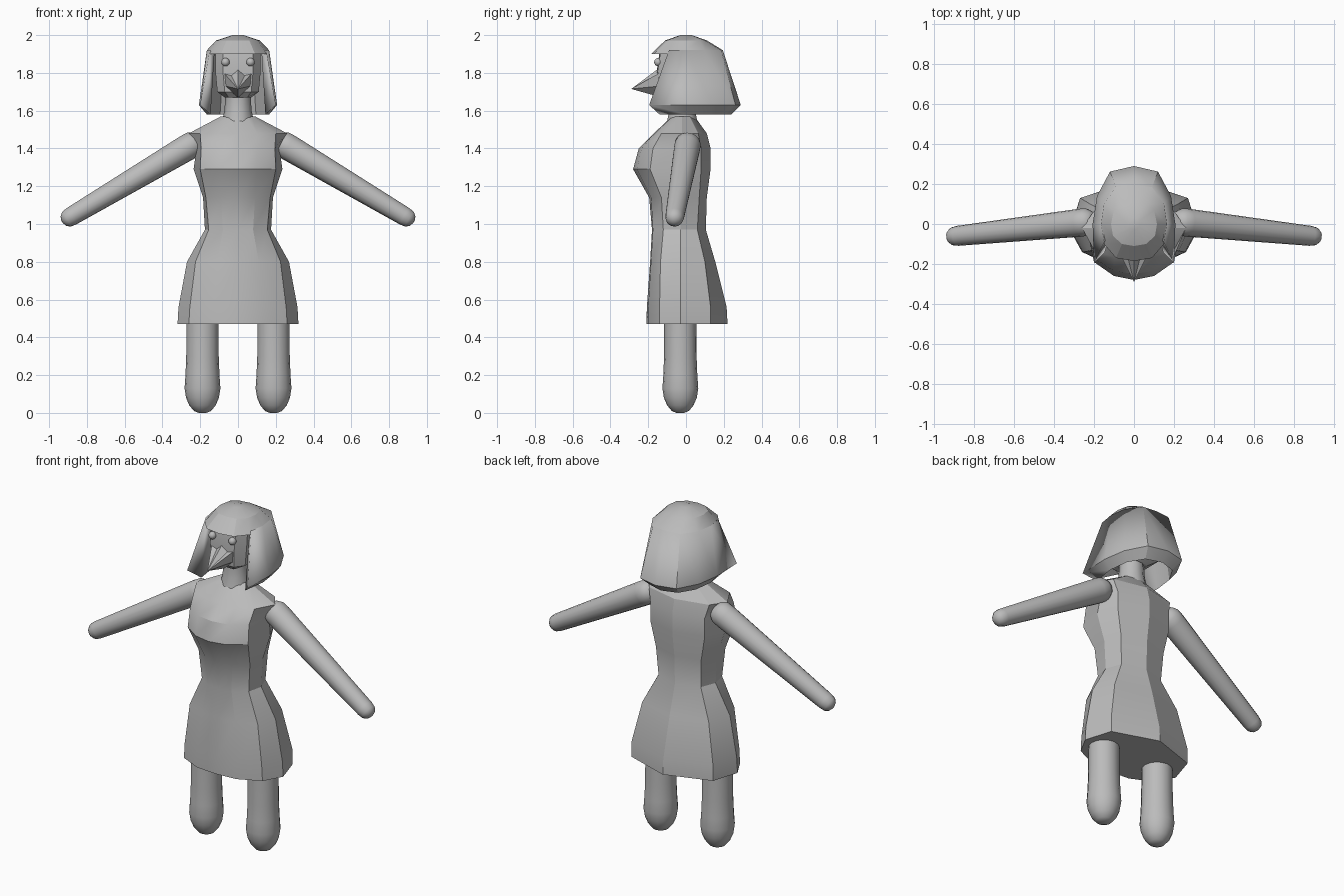
import bpy, bmesh, math
from mathutils import Vector

if "Cube" in bpy.data.objects:
    bpy.data.objects.remove(bpy.data.objects["Cube"])

grey = bpy.data.materials.new("plain_grey")
grey.diffuse_color = (0.5, 0.5, 0.5, 1)
grey.use_nodes = True
grey.node_tree.nodes["Principled BSDF"].inputs["Base Color"].default_value = grey.diffuse_color


def finish(name, bm, angle=30):
    bmesh.ops.recalc_face_normals(bm, faces=bm.faces)
    me = bpy.data.meshes.new(name)
    bm.to_mesh(me)
    bm.free()
    me.materials.append(grey)
    ob = bpy.data.objects.new(name, me)
    bpy.context.collection.objects.link(ob)
    bpy.ops.object.select_all(action='DESELECT')
    ob.select_set(True)
    bpy.context.view_layer.objects.active = ob
    bpy.ops.object.shade_smooth_by_angle(angle=math.radians(angle))
    return ob


def mirror_ring(z, half):
    """Closed ring from half outline running front centre to back centre."""
    pts = half + [(-x, y) for x, y in reversed(half[1:-1])]
    return [(x, y, z) for x, y in pts]


def loft(name, rings, closed=True, caps=True, angle=30):
    bm = bmesh.new()
    rows = [[bm.verts.new(p) for p in r] for r in rings]
    n = len(rows[0])
    for a, b in zip(rows, rows[1:]):
        for i in range(n if closed else n - 1):
            j = (i + 1) % n
            bm.faces.new((a[i], a[j], b[j], b[i]))
    if caps:
        bm.faces.new(rows[0])
        bm.faces.new(rows[-1])
    return finish(name, bm, angle)


def limb(name, start, end, profile, sides=16):
    """Round limb; profile holds (distance from start, radius)."""
    s = Vector(start)
    d = Vector(end) - s
    q = d.to_track_quat('Z', 'Y')
    rings = []
    for t, r in profile:
        rings.append([s + q @ Vector((r * math.cos(k * math.tau / sides),
                                      r * math.sin(k * math.tau / sides), t))
                      for k in range(sides)])
    return loft(name, rings, angle=40)


# Dress: skirt, waist, bust and shoulders in one loft
dress = [
    (0.47, [(0, -.21), (.13, -.20), (.26, -.14), (.32, -.03), (.27, .13), (0, .22)]),
    (0.56, [(0, -.207), (.13, -.20), (.255, -.14), (.315, -.03), (.27, .13), (0, .215)]),
    (0.80, [(0, -.19), (.11, -.185), (.225, -.135), (.27, -.03), (.22, .10), (0, .155)]),
    (0.97, [(0, -.18), (.08, -.175), (.155, -.12), (.175, -.03), (.14, .06), (0, .105)]),
    (1.14, [(0, -.195), (.09, -.185), (.17, -.13), (.185, -.03), (.15, .07), (0, .11)]),
    (1.29, [(0, -.28), (.10, -.26), (.20, -.19), (.235, -.03), (.18, .08), (0, .13)]),
    (1.40, [(0, -.25), (.10, -.235), (.195, -.175), (.22, -.02), (.18, .08), (0, .13)]),
    (1.48, [(0, -.17), (.10, -.165), (.20, -.13), (.26, -.02), (.20, .065), (0, .11)]),
    (1.57, [(0, -.075), (.045, -.07), (.075, -.05), (.09, -.02), (.065, .02), (0, .045)]),
]
loft("dress", [mirror_ring(z, h) for z, h in dress], angle=25)

# Neck
limb("neck", (0, -.02, 1.54), (0, -.02, 1.75),
     [(0, .085), (.06, .072), (.12, .068), (.21, .07)], 10)

# Head
head = [
    (1.67, [(0, -.11), (.05, -.11), (.07, -.05), (.06, .04), (0, .05)]),
    (1.70, [(0, -.14), (.07, -.14), (.11, -.09), (.11, .08), (0, .11)]),
    (1.81, [(0, -.155), (.08, -.15), (.12, -.09), (.12, .09), (0, .14)]),
    (1.91, [(0, -.14), (.08, -.135), (.12, -.08), (.12, .09), (0, .14)]),
]
loft("head", [mirror_ring(z, h) for z, h in head], angle=20)

# Beak: pointed fan over a faceted base
bm = bmesh.new()
half = [(0, -.15, 1.82), (.035, -.15, 1.785), (.075, -.14, 1.80),
        (.065, -.14, 1.73), (.035, -.13, 1.70), (0, -.13, 1.67)]
base = [bm.verts.new(p) for p in
        half + [(-x, y, z) for x, y, z in reversed(half[1:-1])]]
tip = bm.verts.new((0, -.29, 1.715))
for i, v in enumerate(base):
    bm.faces.new((v, base[(i + 1) % len(base)], tip))
bm.faces.new(base)
finish("beak", bm, 15)

# Hair cap with fringe; the rim drops towards the front
cap = [
    (1.92, [(0, -.185), (.09, -.17), (.15, -.10), (.165, 0), (.15, .10), (.09, .185), (0, .195)]),
    (1.972, [(0, -.11), (.06, -.10), (.105, -.06), (.115, 0), (.10, .07), (.06, .10), (0, .11)]),
    (2.0, [(0, -.03), (.015, -.025), (.025, -.015), (.03, 0), (.025, .015), (.015, .025), (0, .03)]),
]
rings = [mirror_ring(z, h) for z, h in cap]
rings[0] = [(x, y, z - .02 * max(0, min(1, -y / .1))) for x, y, z in rings[0]]
loft("hair_cap", rings, angle=25)

# Hair bob: open-fronted shell with a bevelled lower edge and inner wall
bob = [
    (1.92, [(.15, -.09), (.165, 0), (.15, .10), (.09, .185), (0, .195)]),
    (1.63, [(.20, -.195), (.207, 0), (.185, .14), (.12, .262), (0, .29)]),
    (1.58, [(.145, -.14), (.165, 0), (.15, .12), (.095, .21), (0, .24)]),
    (1.90, [(.125, -.07), (.135, 0), (.125, .09), (.075, .15), (0, .165)]),
]
shell = [[(x, y, z) for x, y in h + [(-x, y) for x, y in reversed(h[:-1])]]
         for z, h in bob]
ob = loft("hair_bob", shell + [shell[0]], closed=False, caps=False, angle=25)
bm = bmesh.new()
bm.from_mesh(ob.data)
bmesh.ops.remove_doubles(bm, verts=bm.verts, dist=1e-4)
bmesh.ops.holes_fill(bm, edges=[e for e in bm.edges if e.is_boundary], sides=0)
bmesh.ops.recalc_face_normals(bm, faces=bm.faces)
bm.to_mesh(ob.data)
bm.free()

# Eyes, arms and legs on both sides
for side, s in (("left", 1), ("right", -1)):
    bm = bmesh.new()
    bmesh.ops.create_uvsphere(bm, u_segments=12, v_segments=8, radius=.022)
    bmesh.ops.translate(bm, verts=bm.verts, vec=(s * .066, -.147, 1.857))
    finish(side + "_eye", bm, 60)

    a, b = Vector((s * .235, .01, 1.425)), Vector((s * .917, -.063, 1.02))
    n = (b - a).length
    limb(side + "_arm", a, b,
         [(-.045, .02), (-.03, .05), (0, .068), (.04, .07), (n - .04, .050),
          (n - .01, .045), (n + .008, .030), (n + .016, .010)])

    limb(side + "_leg", (s * .188, -.03, 0), (s * .188, -.03, 1),
         [(0, .02), (.01, .045), (.04, .070), (.08, .087), (.13, .095),
          (.20, .090), (.30, .086), (.50, .085)])
